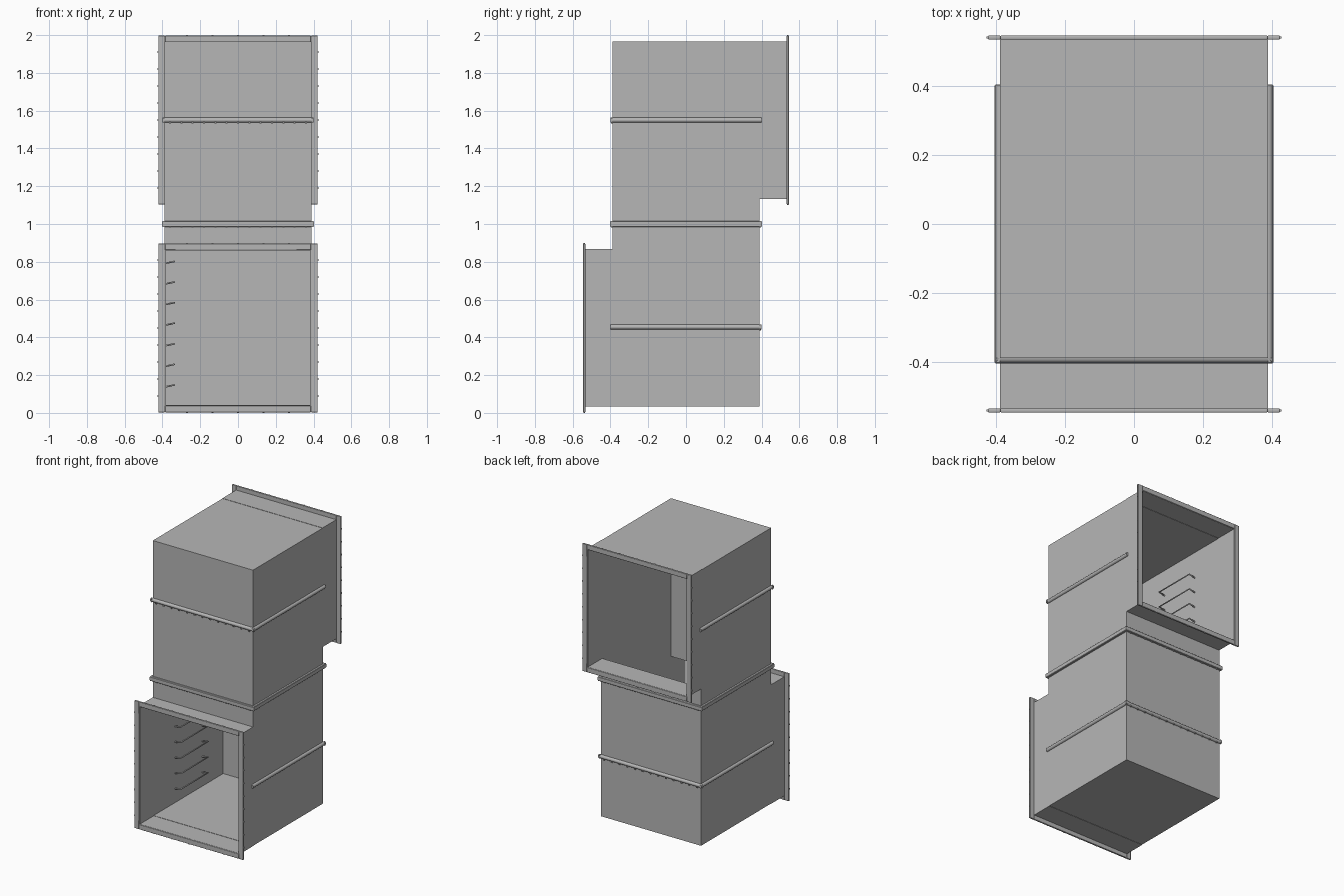
import bpy, bmesh, math
from mathutils import Matrix, Vector

if "Cube" in bpy.data.objects:
    bpy.data.objects.remove(bpy.data.objects["Cube"])

steel = bpy.data.materials.new("galvanised_grey")
steel.diffuse_color = (0.47, 0.47, 0.47, 1)
steel.use_nodes = True
steel.node_tree.nodes["Principled BSDF"].inputs["Base Color"].default_value = steel.diffuse_color


def finish(name, bm, bevel=0, smooth=False):
    me = bpy.data.meshes.new(name)
    bm.to_mesh(me)
    bm.free()
    ob = bpy.data.objects.new(name, me)
    bpy.context.collection.objects.link(ob)
    me.materials.append(steel)
    if bevel:
        mod = ob.modifiers.new("bevel", 'BEVEL')
        mod.width, mod.segments = bevel, 2
    if smooth:
        bpy.context.view_layer.objects.active = ob
        ob.select_set(True)
        bpy.ops.object.shade_smooth_by_angle(angle=math.radians(40))
        ob.select_set(False)
    return ob


def box(bm, x0, x1, y0, y1, z0, z1):
    m = Matrix.Translation(((x0 + x1) / 2, (y0 + y1) / 2, (z0 + z1) / 2))
    m = m @ Matrix.Diagonal((x1 - x0, y1 - y0, z1 - z0, 1))
    bmesh.ops.create_cube(bm, size=1, matrix=m)


def frame(bm, ox, oz, ix, iz, y0, y1, zc):
    """Rectangular frame in the xz plane, outer and inner half sizes."""
    for s in (-1, 1):
        a, b = sorted((s * ix, s * ox))
        box(bm, a, b, y0, y1, zc - oz, zc + oz)
        a, b = sorted((s * iz, s * oz))
        box(bm, -ix, ix, y0, y1, zc + a, zc + b)


W, T = 0.388, 0.006            # half width and sheet thickness of the shaft
Z0, Z1 = 0.035, 1.965
OPEN_H = 0.42                  # half height of the openings
ENDS = (("front", -1, 0.45), ("back", 1, 1.55))

# shaft sheets, with openings low at the front and high at the back
bm = bmesh.new()
for s in (-1, 1):
    a, b = sorted((s * W, s * (W - T)))
    box(bm, a, b, -W, W, Z0, Z1)
I = W - T
box(bm, -I, I, -W, W, Z0, Z0 + T)
box(bm, -I, I, -W, W, Z1 - T, Z1)
box(bm, -I, I, -W, -I, 0.45 + OPEN_H - T, Z1 - T)
box(bm, -I, I, I, W, Z0 + T, 1.55 - OPEN_H + T)
finish("shaft", bm)

for name, s, zc in ENDS:
    # short collar leading out of the shaft
    bm = bmesh.new()
    y0, y1 = sorted((s * (W - T), s * 0.54))
    frame(bm, W, OPEN_H - 0.003, I, OPEN_H - 0.009, y0, y1, zc)
    finish(name + "_collar", bm)
    # flange around the mouth
    bm = bmesh.new()
    y0, y1 = sorted((s * 0.533, s * 0.545))
    frame(bm, 0.422, 0.447, 0.386, 0.412, y0, y1, zc)
    finish(name + "_flange", bm, bevel=0.003, smooth=True)
    # small bolt heads along the flange edge
    bm = bmesh.new()
    for side in (-1, 1):
        for i in range(-4, 5):
            x, z = side * 0.422, zc + i * 0.09
            box(bm, x - 0.004, x + 0.004, s * .539 - .003, s * .539 + .003, z - .005, z + .005)
        for i in range(-2, 3):
            x, z = i * 0.135, zc + side * 0.446
            box(bm, x - 0.005, x + 0.005, s * .539 - .003, s * .539 + .003, z - .004, z + .004)
    finish(name + "_flange_bolts", bm)


def rib_bar(bm, p, q, out, rounded):
    """Bar from p to q along a wall, projecting along out."""
    p, q, out = Vector(p), Vector(q), Vector(out)
    up = Vector((0, 0, 1))
    if rounded:
        prof = [(math.sin(math.pi * i / 8) * 0.013, -math.cos(math.pi * i / 8) * 0.013) for i in range(9)]
    else:
        prof = [(0, -0.015), (0.012, -0.015), (0.015, -0.012), (0.015, 0.012), (0.012, 0.015), (0, 0.015)]
    ends = [[bm.verts.new(e + out * a + up * b) for a, b in prof] for e in (p, q)]
    n = len(prof)
    for i in range(n):
        j = (i + 1) % n
        bm.faces.new((ends[0][i], ends[0][j], ends[1][j], ends[1][i]))
    bm.faces.new(ends[0])
    bm.faces.new(ends[1])


# stiffening ribs: the middle one is square and goes all round
for name, z, skip in (("lower_rib", 0.455, -1), ("middle_rib", 1.0, 0), ("upper_rib", 1.55, 1)):
    bm = bmesh.new()
    rounded = skip != 0
    e = W + 0.013
    for s in (-1, 1):
        rib_bar(bm, (s * W, -e, z), (s * W, e, z), (s, 0, 0), rounded)
        if s != skip:
            rib_bar(bm, (-e, s * W, z), (e, s * W, z), (0, s, 0), rounded)
            # rivets hanging under the rib
            for i in range(-6, 7):
                x, y = i * 0.06, s * (W + 0.006)
                box(bm, x - .005, x + .005, y - .004, y + .004, z - .019, z - .011)
    bmesh.ops.recalc_face_normals(bm, faces=bm.faces)
    finish(name, bm, smooth=True)

# ladder rungs up the inside of the left wall
cu = bpy.data.curves.new("ladder_rungs", 'CURVE')
cu.dimensions = '3D'
cu.bevel_depth = 0.005
cu.bevel_resolution = 1
cu.use_fill_caps = True
for i in range(16):
    z = 0.143 + 0.109 * i
    sp = cu.splines.new('POLY')
    sp.points.add(3)
    path = ((-0.384, -0.15, z - .005), (-0.337, -0.15, z + .005), (-0.337, 0.15, z + .005), (-0.384, 0.15, z - .005))
    for pt, co in zip(sp.points, path):
        pt.co = (*co, 1)
cu.materials.append(steel)
bpy.context.collection.objects.link(bpy.data.objects.new("ladder_rungs", cu))
